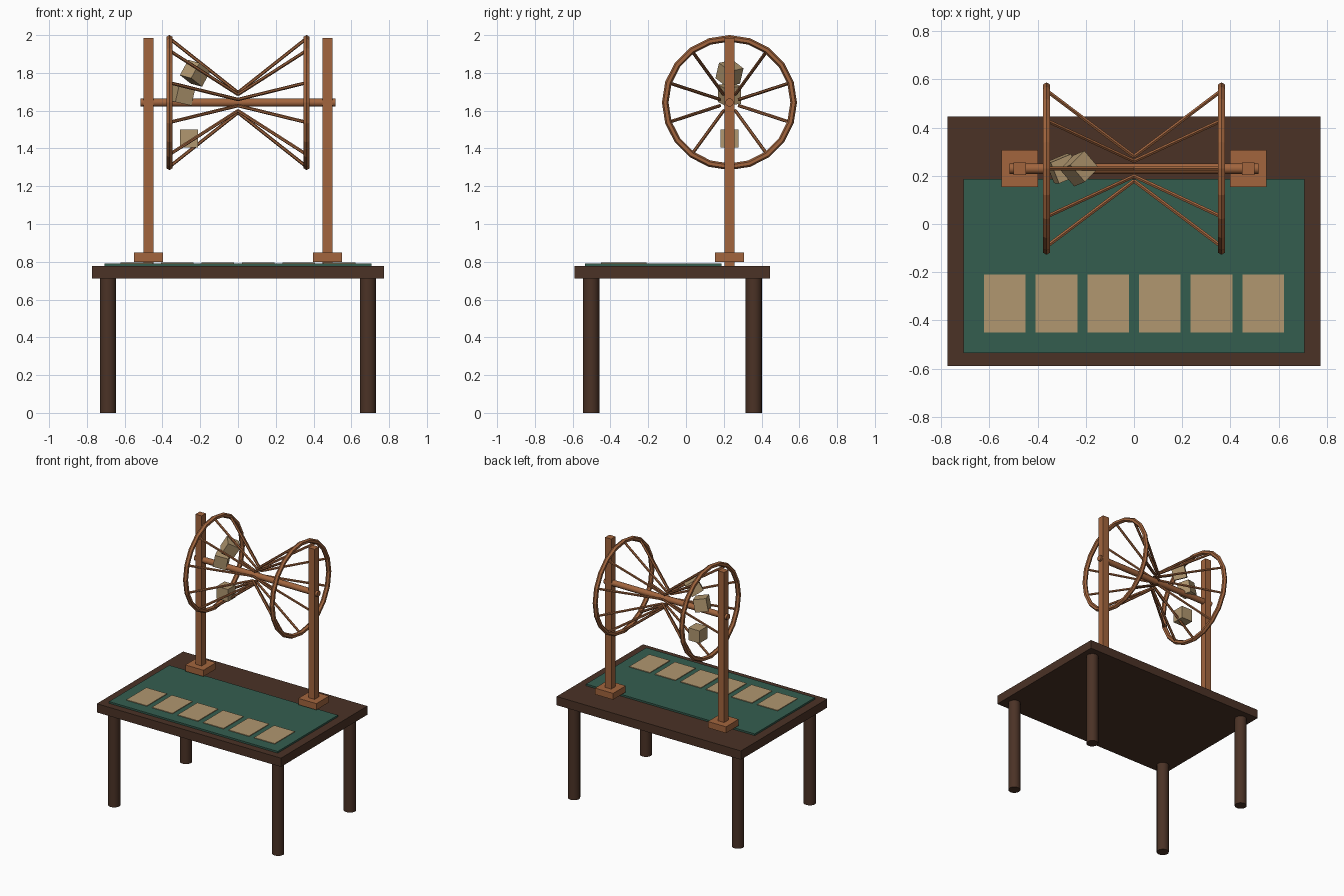
import bpy, math
from mathutils import Vector

if "Cube" in bpy.data.objects:
    bpy.data.objects.remove(bpy.data.objects["Cube"])

def material(name, rgb):
    m = bpy.data.materials.new(name)
    m.diffuse_color = (*rgb, 1)
    m.use_nodes = True
    m.node_tree.nodes["Principled BSDF"].inputs["Base Color"].default_value = m.diffuse_color
    return m

DARK = material("dark_wood", (0.07, 0.032, 0.019))
WOOD = material("warm_wood", (0.36, 0.13, 0.048))
FELT = material("green_felt", (0.034, 0.11, 0.078))
TAN = material("tan", (0.44, 0.31, 0.16))

def finish(name, mat, smooth=False):
    o = bpy.context.object
    o.name = name
    o.data.materials.append(mat)
    if smooth:
        bpy.ops.object.shade_smooth_by_angle(angle=math.radians(35))
    return o

def box(name, x, y, z, mat):
    """Box from (min, max) ranges on each axis."""
    bpy.ops.mesh.primitive_cube_add(size=1, location=[(a + b) / 2 for a, b in (x, y, z)])
    o = finish(name, mat)
    o.scale = [b - a for a, b in (x, y, z)]
    return o

def rod(name, p, q, r, sides, mat, smooth=False):
    """Cylinder running between two points."""
    p, q = Vector(p), Vector(q)
    bpy.ops.mesh.primitive_cylinder_add(vertices=sides, radius=r, depth=(q - p).length,
                                        location=(p + q) / 2)
    o = finish(name, mat, smooth)
    o.rotation_euler = (q - p).to_track_quat('Z', 'Y').to_euler()
    return o

# Table with felt and six card spaces
box("table_top", (-0.773, 0.773), (-0.589, 0.446), (0.712, 0.778), DARK)
box("felt", (-0.708, 0.708), (-0.535, 0.187), (0.776, 0.791), FELT)
for x in (-0.688, 0.688):
    for y in (-0.502, 0.359):
        rod("table_leg", (x, y, 0), (x, y, 0.715), 0.043, 16, DARK, True)
for i in range(6):
    c = (i - 2.5) * 0.2145
    box("betting_card", (c - 0.0865, c + 0.0865), (-0.45, -0.209), (0.789, 0.796), TAN)

# Stand and axle
CY, CZ = 0.23, 1.643
for s in (-1, 1):
    c = s * 0.474
    box("post", (c - 0.026, c + 0.026), (CY - 0.026, CY + 0.026), (0.778, 1.986), WOOD)
    box("post_base", (c - 0.076, c + 0.076), (CY - 0.076, CY + 0.076), (0.80, 0.848), WOOD)
rod("axle", (-0.516, CY, CZ), (0.516, CY, CZ), 0.022, 12, WOOD, True)

# Hourglass cage: two rims joined by spokes at a narrow waist
RIM_X, RIM_R, WAIST_R = 0.363, 0.340, 0.053
for s in (-1, 1):
    bpy.ops.mesh.primitive_torus_add(major_segments=20, minor_segments=6, major_radius=RIM_R,
                                     minor_radius=0.0175, location=(s * RIM_X, CY, CZ),
                                     rotation=(0, math.pi / 2, 0))
    finish("cage_rim", WOOD)
    for k in range(10):
        a = math.radians(18 + 36 * k)
        dy, dz = math.cos(a), math.sin(a)
        rod("cage_spoke", (s * RIM_X, CY + RIM_R * dy, CZ + RIM_R * dz),
            (0, CY + WAIST_R * dy, CZ + WAIST_R * dz), 0.009, 6, WOOD)

# Three tumbling dice
for loc, rot in (((-0.26, CY, 1.452), (0, 0, 0)),
                 ((-0.296, CY, 1.687), (0.1, 0.2, 0.4)),
                 ((-0.227, CY, 1.798), (0.2, 0.5, 0.8))):
    bpy.ops.mesh.primitive_cube_add(size=0.094, location=loc, rotation=rot)
    finish("die", TAN)
